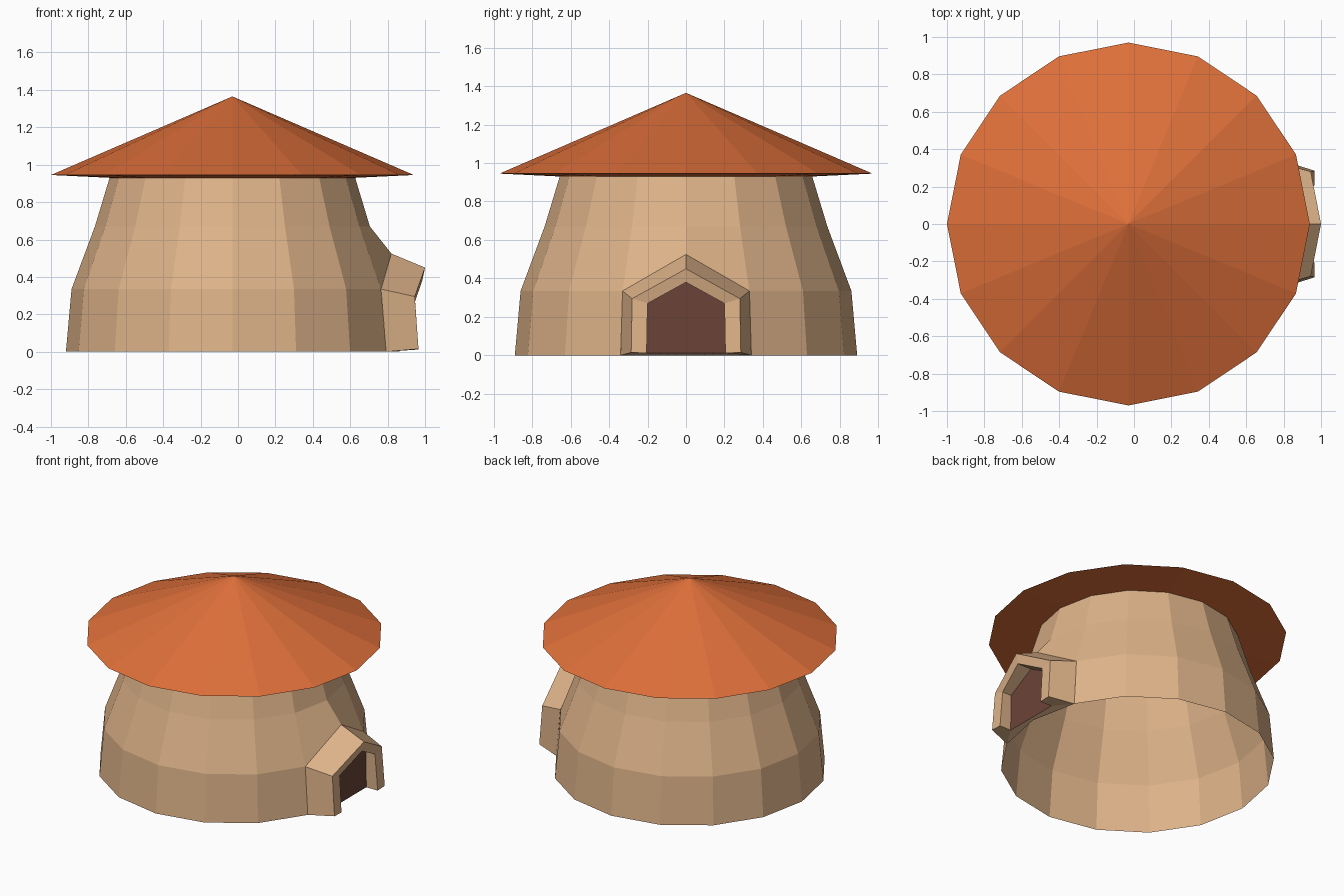
import bpy
from math import cos, sin, pi

cube = bpy.data.objects.get("Cube")
if cube:
    bpy.data.objects.remove(cube, do_unlink=True)

SIDES = 16
CENTRE_X = -0.03


def material(name, colour):
    mat = bpy.data.materials.new(name)
    mat.use_nodes = True
    mat.diffuse_color = (*colour, 1)
    mat.node_tree.nodes["Principled BSDF"].inputs["Base Color"].default_value = (*colour, 1)
    return mat


def build(name, verts, faces, mat):
    mesh = bpy.data.meshes.new(name)
    mesh.from_pydata(verts, [], faces)
    mesh.materials.append(mat)
    obj = bpy.data.objects.new(name, mesh)
    bpy.context.collection.objects.link(obj)
    return obj


def ring(radius, z):
    return [(CENTRE_X + radius * cos(2 * pi * i / SIDES),
             radius * sin(2 * pi * i / SIDES), z) for i in range(SIDES)]


def band(level, i):
    """Quad between ring `level` and the one above it."""
    a, j = level * SIDES, (i + 1) % SIDES
    return (a + i, a + j, a + SIDES + j, a + SIDES + i)


clay = material("tan clay", (0.73, 0.45, 0.25))
tile = material("orange roof", (0.73, 0.16, 0.042))
wood = material("dark brown door", (0.145, 0.056, 0.039))

# Round tapering wall, open below, with a gap where the porch joins
profile = [(0.89, 0), (0.86, 0.335), (0.735, 0.67), (0.655, 0.935)]
verts = [v for r, z in profile for v in ring(r, z)]
verts[SIDES] = (0.82, 0, 0.525)      # wall pulled up to the porch ridge
faces = [band(k, i) for k in range(3) for i in range(SIDES)
         if not (k == 0 and i in (0, SIDES - 1))]
build("wall", verts, faces, clay)

# Conical roof with a soffit running back to the wall
verts = ring(0.655, 0.93) + ring(0.97, 0.945) + [(CENTRE_X, 0, 1.365)]
faces = [band(0, i) for i in range(SIDES)]
faces += [(SIDES + i, SIDES + (i + 1) % SIDES, 2 * SIDES) for i in range(SIDES)]
build("roof", verts, faces, tile)


# Gabled porch: arches stepping from the wall to the front and into the recess
def arch(foot, shoulder, ridge):
    def flip(p):
        return (p[0], -p[1], p[2])
    return [flip(foot), flip(shoulder), ridge, shoulder, foot]


back = arch((0.792, 0.34, 0), (0.765, 0.33, 0.335), (0.82, 0, 0.525))
front = arch((0.965, 0.285, 0.015), (0.945, 0.28, 0.295), (1.0, 0, 0.45))
opening = arch((0.965, 0.205, 0.012), (0.947, 0.2, 0.27), (0.985, 0, 0.38))
recess = [(0.875, y, z) for x, y, z in opening]

verts = back + front + opening + recess + [(0.86, 0, 0)]
faces = [(a + i, a + 5 + i, a + 6 + i, a + 1 + i) for a in (0, 5, 10) for i in range(4)]
faces += [(15, 10, 5, 0), (4, 9, 14, 19)]     # undersides of the jambs
faces.append((0, 20, 4, 19, 15))              # threshold
build("porch", verts, faces, clay)

# Door panel at the back of the recess
build("door", recess[::-1], [tuple(range(5))], wood)
